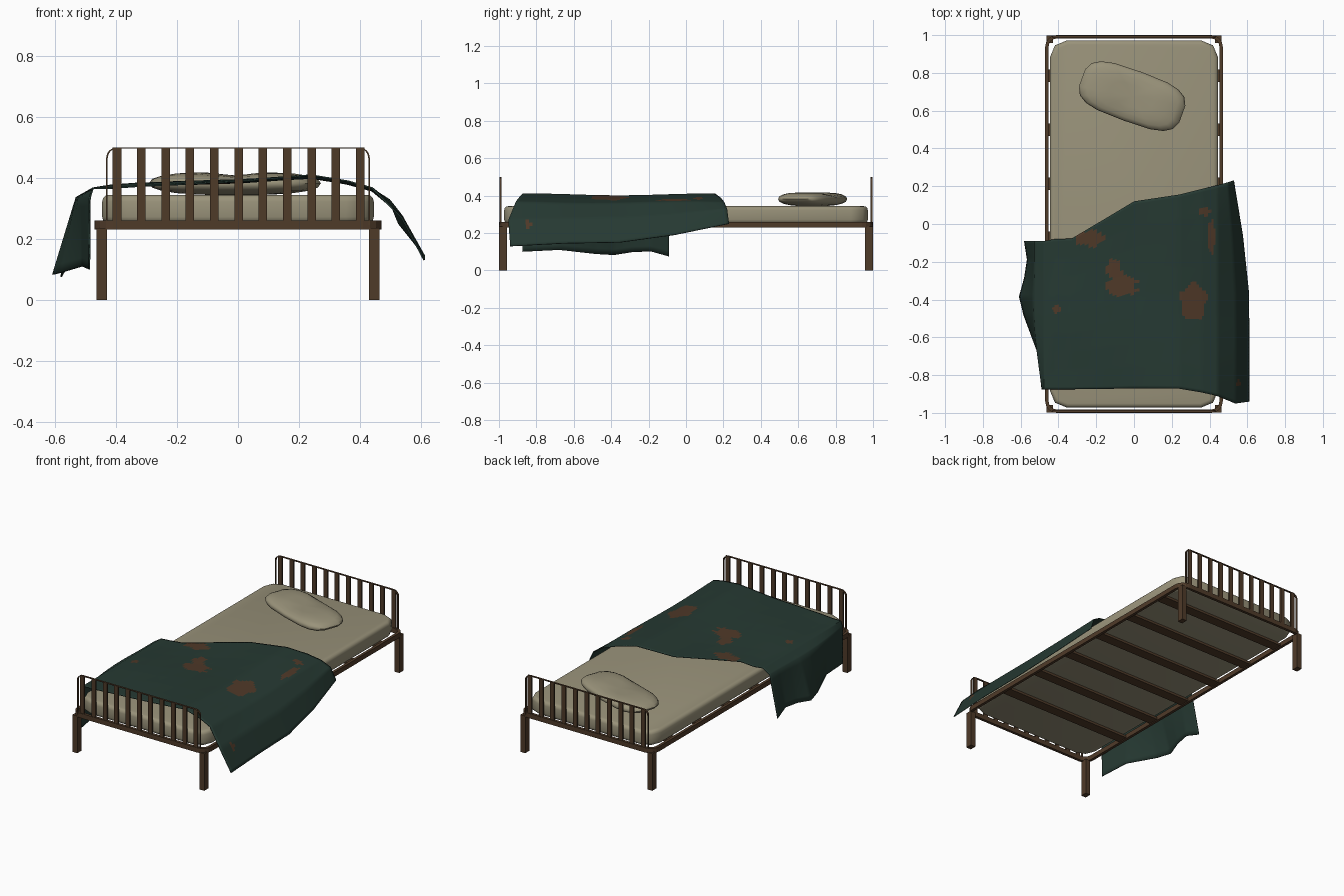
import bpy, bmesh, math
from mathutils import Vector

if "Cube" in bpy.data.objects:
    bpy.data.objects.remove(bpy.data.objects["Cube"])


def material(name, rgb):
    m = bpy.data.materials.new(name)
    m.diffuse_color = (*rgb, 1)
    m.use_nodes = True
    m.node_tree.nodes["Principled BSDF"].inputs["Base Color"].default_value = m.diffuse_color
    return m


BROWN = material("rusty brown metal", (0.078, 0.043, 0.022))
CREAM = material("dirty cream cloth", (0.32, 0.29, 0.195))
GREEN = material("dark green wool", (0.019, 0.041, 0.032))
PATCH = material("brown stain", (0.078, 0.040, 0.021))


def finish(bm, name, *mats, smooth=None):
    bmesh.ops.recalc_face_normals(bm, faces=bm.faces)
    me = bpy.data.meshes.new(name)
    bm.to_mesh(me)
    bm.free()
    ob = bpy.data.objects.new(name, me)
    bpy.context.collection.objects.link(ob)
    for m in mats:
        me.materials.append(m)
    if smooth:
        bpy.ops.object.select_all(action='DESELECT')
        ob.select_set(True)
        bpy.context.view_layer.objects.active = ob
        bpy.ops.object.shade_smooth_by_angle(angle=math.radians(smooth))
    return ob


def box(name, lo, hi, mat):
    bm = bmesh.new()
    bmesh.ops.create_cube(bm, size=1)
    for v in bm.verts:
        v.co = [(a + b) / 2 + c * (b - a) for a, b, c in zip(lo, hi, v.co)]
    return finish(bm, name, mat)


def rounded(hx, hy, r, n=4):
    """Rounded rectangle outline, anticlockwise from the right side."""
    pts = []
    for q, (sx, sy) in enumerate(((1, 1), (-1, 1), (-1, -1), (1, -1))):
        for i in range(n + 1):
            a = math.pi / 2 * (q + i / n)
            pts.append((sx * (hx - r) + r * math.cos(a), sy * (hy - r) + r * math.sin(a)))
    return pts


def band(name, outer, inner, place, d0, d1, mat, closed=True):
    """Solid strip between two outlines, with depth from d0 to d1."""
    bm = bmesh.new()
    rows = [[bm.verts.new(v) for v in (place(*o, d0), place(*o, d1), place(*i, d1), place(*i, d0))]
            for o, i in zip(outer, inner)]
    for k in range(len(rows) if closed else len(rows) - 1):
        a, b = rows[k], rows[(k + 1) % len(rows)]
        for j in range(4):
            bm.faces.new((a[j], a[(j + 1) % 4], b[(j + 1) % 4], b[j]))
    if not closed:
        bm.faces.new(rows[0])
        bm.faces.new(rows[-1])
    return finish(bm, name, mat)


# Base rail, a rounded ring
band("base_rail", rounded(0.47, 1.0, 0.06), rounded(0.452, 0.982, 0.042),
     lambda x, y, d: (x, y, d), 0.23, 0.26, BROWN)

# Cross slats under the mattress
for i in range(6):
    y = 0.786 - 0.286 * i
    box("cross_slat", (-0.46, y - 0.033, 0.235), (0.46, y + 0.033, 0.25), BROWN)

# Legs, end hoops and upright bars
for sy, end in ((-1, "front"), (1, "back")):
    for sx in (-1, 1):
        x, y = sx * 0.446, sy * 0.978
        box(end + "_leg", (x - 0.017, y - 0.021, 0), (x + 0.017, y + 0.021, 0.235), BROWN)
    arch = [(x, z + 0.25) for x, z in rounded(0.432, 0.25, 0.035)[:10]]
    inside = [(x, z + 0.25) for x, z in rounded(0.427, 0.246, 0.031)[:10]]
    arch = [(0.432, 0.245)] + arch + [(-0.432, 0.245)]
    inside = [(0.427, 0.245)] + inside + [(-0.427, 0.245)]
    band(end + "_hoop", arch, inside, lambda x, z, d, s=sy: (x, s * d, z), 0.986, 0.998, BROWN, False)
    for i in range(11):
        x = (i - 5) * 0.0797 + 0.002
        box(end + "_bar", (x - 0.014, sy * 0.992 - 0.005, 0.25), (x + 0.014, sy * 0.992 + 0.005, 0.499), BROWN)

# Mattress: chamfered slab with soft edges
bm = bmesh.new()
base = bm.faces.new([bm.verts.new((x, y, 0.25)) for x, y in rounded(0.445, 0.972, 0.09, 2)])
top = bmesh.ops.extrude_face_region(bm, geom=[base])["geom"]
bmesh.ops.translate(bm, vec=(0, 0, 0.094), verts=[g for g in top if isinstance(g, bmesh.types.BMVert)])
rim = [e for e in bm.edges if abs(e.verts[0].co.z - e.verts[1].co.z) < 1e-4]
bmesh.ops.bevel(bm, geom=rim, offset=0.022, segments=3, profile=0.5, affect='EDGES')
finish(bm, "mattress", CREAM, smooth=50)

# Pillow: squared-off sphere with a dent in the middle
bm = bmesh.new()
bmesh.ops.create_uvsphere(bm, u_segments=18, v_segments=10, radius=1)


def power(c, p):
    return math.copysign(abs(c) ** p, c)


for v in bm.verts:
    flat = math.hypot(v.co.x, v.co.y)
    px, py = (power(c / flat, 0.6) * flat ** 0.75 if flat > 1e-5 else 0 for c in v.co.xy)
    dent = 0.014 * math.exp(-(px / 0.3) ** 2) if v.co.z > 0 else 0
    v.co = (0.285 * px, 0.137 * py, 0.039 * power(v.co.z, 0.85) - dent * abs(v.co.z))
pillow = finish(bm, "pillow", CREAM, smooth=60)
pillow.location = (-0.01, 0.677, 0.382)
pillow.rotation_euler = (0, 0, math.radians(-20))

# Blanket: hems (t, x, z) plus top columns (x, z, front y, back y)
LEFT = [(0, -0.487, 0.10), (0.25, -0.51, 0.11), (0.6, -0.612, 0.08), (0.84, -0.56, 0.11), (1, -0.58, 0.075)]
RIGHT = [(0, 0.61, 0.13), (0.25, 0.61, 0.145), (0.5, 0.606, 0.15), (0.75, 0.575, 0.19), (1, 0.527, 0.25)]
TOP = [(-0.42, 0.370, -0.875, -0.08), (-0.33, 0.377, -0.875, -0.077), (-0.15, 0.384, -0.873, 0.03),
       (0, 0.388, -0.87, 0.12), (0.24, 0.404, -0.872, 0.156), (0.36, 0.384, -0.892, 0.186),
       (0.44, 0.362, -0.91, 0.205)]


def sample(table, t):
    for a, b in zip(table, table[1:]):
        if t <= b[0]:
            f = (t - a[0]) / (b[0] - a[0])
            return [a[k] + f * (b[k] - a[k]) for k in (1, 2)]
    return table[-1][1:]


bm = bmesh.new()
grid = []
for r in range(9):
    t = r / 8
    lx, lz = sample(LEFT, t)
    rx, rz = sample(RIGHT, t)
    ly, ry = -0.875 + 0.785 * t, -0.94 + 1.17 * t
    row = [(lx, ly, lz), (-0.485 - 0.045 * math.sin(math.pi * min(t, 0.8) / 1.2), ly, 0.335),
           (-0.475, ly, 0.366)]
    for x, z, yf, yb in TOP:
        wave = 0.005 * math.sin(7 * t + 5 * x)
        row.append((x, yf + (yb - yf) * t, z + wave))
    row.append(((0.44 + rx) / 2 + 0.012, ry - 0.01, (0.362 + rz) / 2 + 0.022))
    row.append((rx, ry, rz))
    grid.append([bm.verts.new(p) for p in row])
for a, b in zip(grid, grid[1:]):
    for j in range(len(a) - 1):
        bm.faces.new((a[j], a[j + 1], b[j + 1], b[j]))
bmesh.ops.subdivide_edges(bm, edges=bm.edges[:], cuts=7, use_grid_fill=True)

# Stains on the blanket: ellipses with wobbly outlines (x, y, rx, ry)
STAINS = [(-0.235, -0.075, 0.075, 0.042), (-0.065, -0.325, 0.085, 0.058), (-0.105, -0.235, 0.042, 0.05),
          (0.315, -0.41, 0.068, 0.1), (0.373, 0.065, 0.032, 0.02), (0.41, -0.07, 0.02, 0.088),
          (-0.41, -0.45, 0.021, 0.02), (0.555, -0.845, 0.014, 0.018)]
for f in bm.faces:
    c = f.calc_center_median()
    for x, y, rx, ry in STAINS:
        u, w = (c.x - x) / rx, (c.y - y) / ry
        if math.hypot(u, w) < 1 + 0.12 * math.sin(5 * math.atan2(w, u) + x * 20) and c.z > 0.15:
            f.material_index = 1
blanket = finish(bm, "blanket", GREEN, PATCH, smooth=60)
thick = blanket.modifiers.new("cloth thickness", 'SOLIDIFY')
thick.thickness = 0.005
thick.offset = 0
